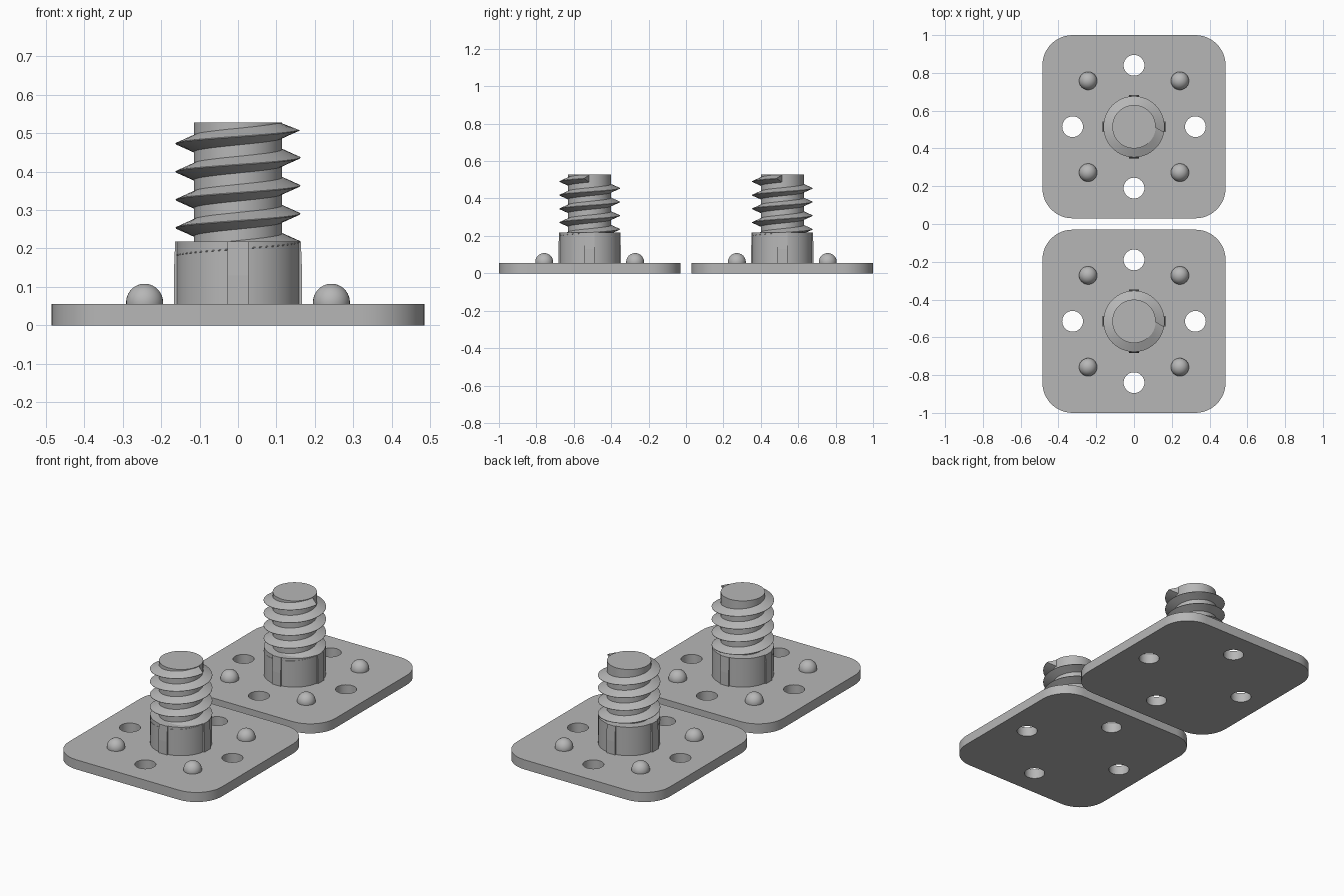
import bpy, bmesh, math
from mathutils import Matrix

if "Cube" in bpy.data.objects:
    bpy.data.objects.remove(bpy.data.objects["Cube"])

grey = bpy.data.materials.new("grey_plastic")
grey.diffuse_color = (0.47, 0.47, 0.47, 1)
grey.use_nodes = True
grey.node_tree.nodes["Principled BSDF"].inputs["Base Color"].default_value = grey.diffuse_color


def finish(bm, name, smooth=True):
    bmesh.ops.recalc_face_normals(bm, faces=bm.faces)
    me = bpy.data.meshes.new(name)
    bm.to_mesh(me)
    bm.free()
    ob = bpy.data.objects.new(name, me)
    me.materials.append(grey)
    bpy.context.collection.objects.link(ob)
    bpy.ops.object.select_all(action='DESELECT')
    ob.select_set(True)
    bpy.context.view_layer.objects.active = ob
    if smooth:
        bpy.ops.object.shade_smooth_by_angle(angle=math.radians(30))
    return ob


def cylinder(bm, x, y, z0, z1, r, n=64):
    bmesh.ops.create_cone(bm, cap_ends=True, segments=n, radius1=r, radius2=r, depth=z1 - z0,
                          matrix=Matrix.Translation((x, y, (z0 + z1) / 2)))


def post(name, y, z0, z1, r):
    bm = bmesh.new()
    cylinder(bm, 0, y, z0, z1, r)
    return finish(bm, name)


def make_plate(cy, half=0.485, r=0.16, t=0.055):
    # Rounded square outline pushed up to the plate thickness
    bm = bmesh.new()
    outline = []
    for q, (sx, sy) in enumerate([(1, 1), (-1, 1), (-1, -1), (1, -1)]):
        for i in range(13):
            a = math.radians(90 * q + 7.5 * i)
            outline.append(bm.verts.new((sx * (half - r) + r * math.cos(a),
                                         cy + sy * (half - r) + r * math.sin(a), 0)))
    face = bm.faces.new(outline)
    top = bmesh.ops.extrude_face_region(bm, geom=[face])["geom"]
    bmesh.ops.translate(bm, vec=(0, 0, t), verts=[v for v in top if isinstance(v, bmesh.types.BMVert)])
    plate = finish(bm, "base_plate", False)
    # Four through holes
    bm = bmesh.new()
    for dx, dy in [(1, 0), (-1, 0), (0, 1), (0, -1)]:
        cylinder(bm, dx * 0.325, cy + dy * 0.325, -0.1, 0.2, 0.055, 40)
    cutter = finish(bm, "hole_cutter", False)
    cutter.hide_render = True
    bpy.context.view_layer.objects.active = plate
    plate.select_set(True)
    mod = plate.modifiers.new("holes", 'BOOLEAN')
    mod.operation, mod.object, mod.solver = 'DIFFERENCE', cutter, 'EXACT'
    bpy.ops.object.modifier_apply(modifier=mod.name)
    bpy.data.objects.remove(cutter)
    plate.select_set(True)
    bpy.ops.object.shade_smooth_by_angle(angle=math.radians(30))


def make_domes(cy):
    bm = bmesh.new()
    for sx in (-1, 1):
        for sy in (-1, 1):
            bmesh.ops.create_uvsphere(bm, u_segments=32, v_segments=20, radius=0.048,
                                      matrix=Matrix.Translation((sx * 0.243, cy + sy * 0.243, 0.06)))
    # Keep only the part standing on the plate
    bmesh.ops.bisect_plane(bm, geom=bm.verts[:] + bm.edges[:] + bm.faces[:],
                           plane_co=(0, 0, 0.054), plane_no=(0, 0, -1), clear_outer=True)
    finish(bm, "locating_domes")


def make_ribs(cy):
    # Tapered grip ribs on the four sides of the collar
    bm = bmesh.new()
    profile = [(0.14, 0.05), (0.167, 0.05), (0.167, 0.13), (0.1635, 0.218), (0.14, 0.218)]
    for k in range(4):
        rot = Matrix.Translation((0, cy, 0)) @ Matrix.Rotation(k * math.pi / 2, 4, 'Z')
        sides = []
        for w in (-0.027, 0.027):
            sides.append([bm.verts.new(rot @ Matrix.Translation((x, w, z)).to_translation())
                          for x, z in profile])
        bm.faces.new(sides[0])
        bm.faces.new(sides[1])
        for i in range(5):
            j = (i + 1) % 5
            bm.faces.new((sides[0][i], sides[0][j], sides[1][j], sides[1][i]))
    finish(bm, "collar_ribs", False)


def make_thread(cy, pitch=0.073, top=0.509, per_turn=64, turns=4.5):
    # V-shaped ridge swept up a right-hand helix, with a slanted end
    bm = bmesh.new()
    rings = []
    n = int(per_turn * turns)
    for i in range(n + 1):
        a0 = (i - n) * 2 * math.pi / per_turn
        ring = []
        for r, dz, lag in [(0.11, -0.024, 0), (0.162, -0.001, 0.18), (0.162, 0.001, 0.18), (0.11, 0.024, 0)]:
            a = a0 - lag
            z = top + pitch * a / (2 * math.pi) + dz
            ring.append(bm.verts.new((r * math.cos(a), cy + r * math.sin(a), min(z, 0.527))))
        rings.append(ring)
    for a, b in zip(rings, rings[1:]):
        for i in range(4):
            j = (i + 1) % 4
            bm.faces.new((a[i], a[j], b[j], b[i]))
    bm.faces.new(rings[0])
    bm.faces.new(rings[-1])
    finish(bm, "screw_thread")


# Two identical mounts side by side
for cy in (-0.515, 0.515):
    make_plate(cy)
    make_domes(cy)
    post("collar", cy, 0.05, 0.218, 0.161)
    make_ribs(cy)
    post("screw_core", cy, 0.2, 0.528, 0.115)
    make_thread(cy)
